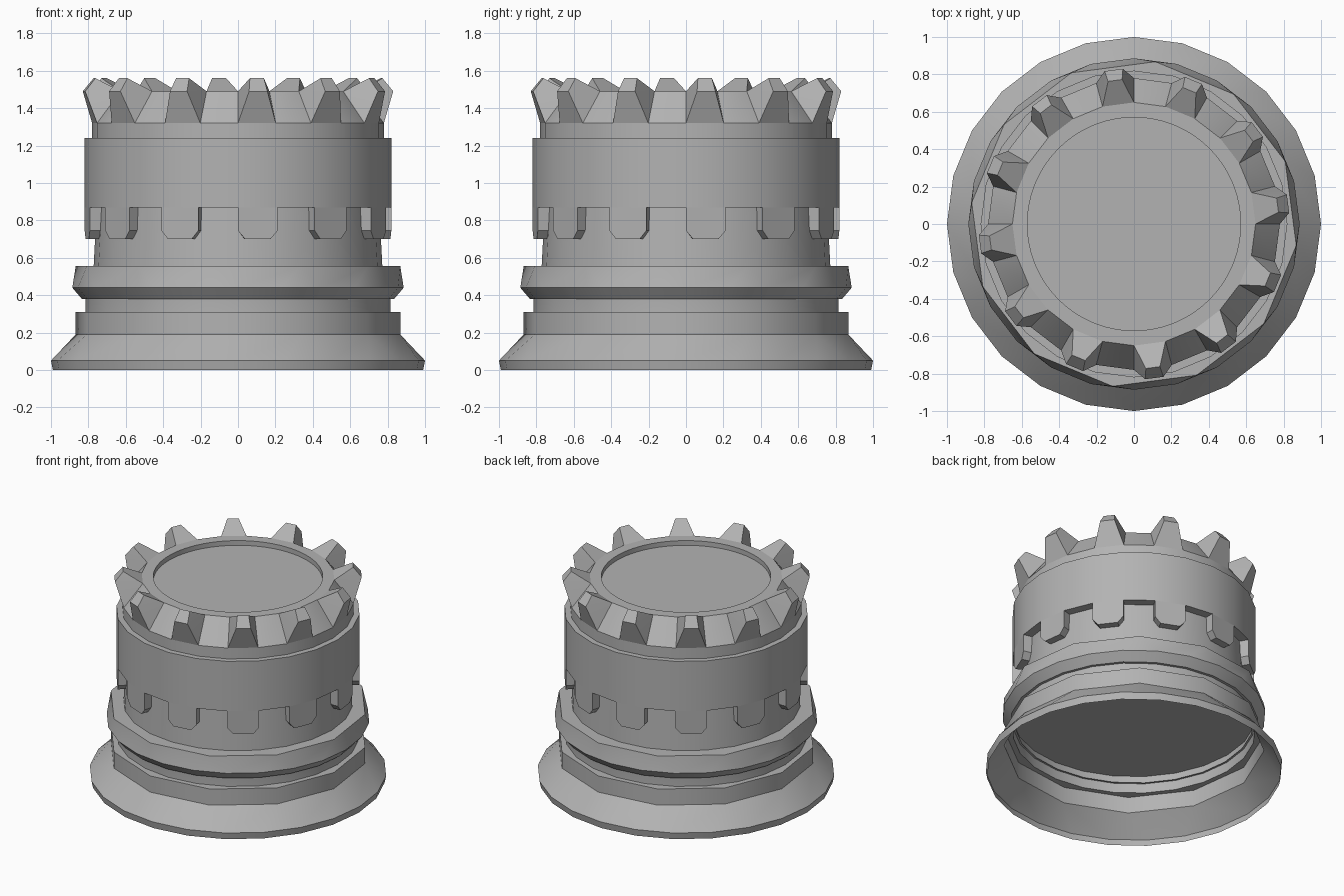
import bpy, bmesh
from math import cos, sin, radians

if "Cube" in bpy.data.objects:
    bpy.data.objects.remove(bpy.data.objects["Cube"])

# Mid-dark grey for every part
grey = bpy.data.materials.new("dark_grey")
grey.diffuse_color = (0.45, 0.45, 0.45, 1)
grey.use_nodes = True
grey.node_tree.nodes["Principled BSDF"].inputs["Base Color"].default_value = grey.diffuse_color


def polar(r, deg, z):
    return (r * cos(radians(deg)), r * sin(radians(deg)), z)


def finish(bm, name):
    bmesh.ops.remove_doubles(bm, verts=bm.verts, dist=0.0001)
    bmesh.ops.recalc_face_normals(bm, faces=bm.faces)
    me = bpy.data.meshes.new(name)
    bm.to_mesh(me)
    bm.free()
    me.materials.append(grey)
    ob = bpy.data.objects.new(name, me)
    bpy.context.collection.objects.link(ob)
    bpy.ops.object.select_all(action='DESELECT')
    ob.select_set(True)
    bpy.context.view_layer.objects.active = ob
    bpy.ops.object.shade_smooth_by_angle(angle=radians(32))
    return ob


def lathe(name, profile, cap=False):
    """Revolve (radius, z[, coarse]) points in 24 sides; coarse rings have 12 corners."""
    bm = bmesh.new()
    rings = []
    for p in profile:
        coarse = len(p) > 2
        rings.append([bm.verts.new(polar(
            p[0], 22.5 + 30 * ((i - 1) // 2) if coarse else 15 * i, p[1]))
            for i in range(24)])
    for a, b in zip(rings, rings[1:]):
        for i in range(24):
            j = (i + 1) % 24
            bm.faces.new((a[i], a[j], b[j], b[i]))
    if cap:
        bm.faces.new(rings[-1])
    return finish(bm, name)


def quads(bm, corners, faces):
    vs = [bm.verts.new(c) for c in corners]
    for f in faces:
        bm.faces.new([vs[i] for i in f])


# Hollow flared foot with a twelve-sided band, and its inner ceiling
lathe("flared_foot", [(0.99, 0), (1.0, 0.05), (0.875, 0.19, 1), (0.875, 0.31, 1),
                      (0.815, 0.31), (0.815, 0.38), (0.82, 0.44)])
lathe("inner_ceiling", [(0.82, 0.44), (0.5, 0.44)], cap=True)

# Collar: round at its widest, twelve-sided at the top
lathe("collar", [(0.80, 0.38), (0.835, 0.38), (0.886, 0.44), (0.875, 0.555, 1),
                 (0.75, 0.555)])

# Tower wall and crown slope
lathe("tower_wall", [(0.772, 0.55), (0.755, 0.88)])
lathe("crown", [(0.78, 1.24), (0.78, 1.32), (0.65, 1.49)])

# Flat top with a shallow round recess
bm = bmesh.new()
outer = [bm.verts.new(polar(0.65, 15 * i, 1.49)) for i in range(24)]
inner = [bm.verts.new(polar(0.57, 5 * i, 1.49)) for i in range(72)]
floor = [bm.verts.new(polar(0.57, 5 * i, 1.455)) for i in range(72)]
for i in range(72):
    j = (i + 1) % 72
    bm.faces.new((inner[i], inner[j], floor[j], floor[i]))
for i in range(24):
    bm.faces.new([outer[i], outer[(i + 1) % 24]]
                 + [inner[(3 * i + k) % 72] for k in (3, 2, 1, 0)])
bm.faces.new(floor)
finish(bm, "recessed_top")

# Upper band with hanging tabs
lathe("upper_band", [(0.755, 0.87), (0.82, 0.87), (0.82, 1.24), (0.77, 1.24)])
bm = bmesh.new()
for k in range(12):
    a = 30 * k
    outline = [(0, 0.87), (0, 0.745), (0.18, 0.70), (0.82, 0.70), (1, 0.745), (1, 0.87)]
    pts = []
    for r in (0.82, 0.755):
        p0, p1 = polar(r, a, 0), polar(r, a + 15, 0)
        pts += [(p0[0] + (p1[0] - p0[0]) * t, p0[1] + (p1[1] - p0[1]) * t, z)
                for t, z in outline]
    quads(bm, pts, [range(6), range(6, 12)] + [(i, i + 1, i + 7, i + 6) for i in range(5)])
finish(bm, "hanging_tabs")

# Flared crown teeth: (radius, half angle, z) from outer foot over the top to inner foot
section = [(0.78, 7.5, 1.32), (0.832, 3.4, 1.49), (0.775, 2.8, 1.56), (0.65, 7.5, 1.49)]
bm = bmesh.new()
for k in range(12):
    mid = 30 * k + 7.5
    pts = [polar(r, mid + s * h, z) for s in (-1, 1) for r, h, z in section]
    flank = [(0, 1, 3), (1, 2, 3)]
    quads(bm, pts, [(i, i + 1, i + 5, i + 4) for i in range(3)]
          + flank + [[i + 4 for i in f] for f in flank])
finish(bm, "crown_teeth")
